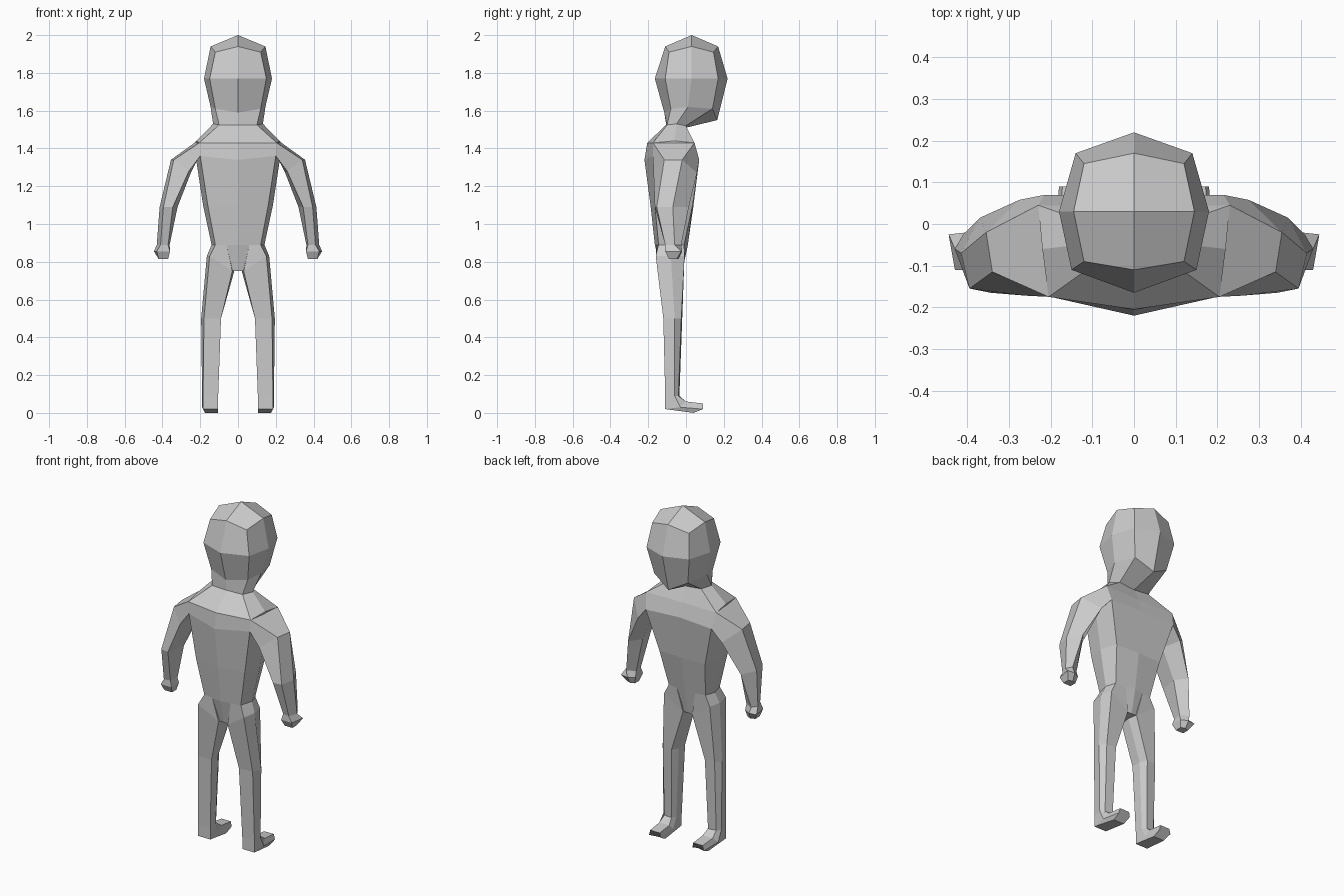
import bpy, bmesh


def loft(name, rings, closed, cap_end=False, tip=None):
    """Skin cross-sections into one half of a part, then mirror it over x = 0."""
    bm = bmesh.new()
    loops = [[bm.verts.new(p) for p in ring] for ring in rings]
    n = len(rings[0])
    for a, b in zip(loops, loops[1:]):
        for i in range(n if closed else n - 1):
            j = (i + 1) % n
            bm.faces.new((a[i], a[j], b[j], b[i]))
    if tip:
        # crown made of quads, each spanning two ring edges
        t = bm.verts.new(tip)
        for i in range(0, n - 1, 2):
            bm.faces.new((t, loops[0][i + 2], loops[0][i + 1], loops[0][i]))
    if cap_end:
        bm.faces.new(loops[-1])
    bmesh.ops.recalc_face_normals(bm, faces=bm.faces)
    me = bpy.data.meshes.new(name)
    bm.to_mesh(me)
    bm.free()
    ob = bpy.data.objects.new(name, me)
    bpy.context.collection.objects.link(ob)
    mod = ob.modifiers.new("mirror", 'MIRROR')
    mod.use_clip = True
    return ob


def flat(z, *pts):
    """Level cross-section at height z."""
    return [(x, y, z) for x, y in pts]


# Half sections run from the back centre round the side to the front centre
neck = [(0, -.105, 1.525), (.10, -.10, 1.525), (.132, -.05, 1.53),
        (.10, 0, 1.52), (0, 0, 1.51)]

# Head and neck
loft("head", [
    [(0, -.11, 1.94), (.12, -.09, 1.91), (.145, .03, 1.94), (.12, .145, 1.91), (0, .17, 1.94)],
    flat(1.77, (0, -.165), (.15, -.11), (.18, .03), (.14, .17), (0, .22)),
    [(0, -.115, 1.59), (.12, -.08, 1.61), (.145, .01, 1.62), (.11, .14, 1.61), (0, .165, 1.55)],
    neck,
], closed=False, tip=(0, .03, 2.0))

# Torso from neck down to crotch
loft("torso", [
    neck,
    [(0, -.205, 1.43), (.205, -.175, 1.43), (.22, -.06, 1.44), (.23, .045, 1.43), (0, .04, 1.43)],
    [(0, -.22, 1.34), (.20, -.175, 1.36), (.22, -.06, 1.33), (.215, .07, 1.34), (0, .065, 1.35)],
    flat(1.10, (0, -.188), (.16, -.165), (.185, -.06), (.15, .035), (0, .04)),
    flat(.89, (0, -.165), (.12, -.145), (.14, -.07), (.12, -.01), (0, .01)),
    flat(.75, (0, -.13), (.03, -.13), (.03, -.07), (.03, -.02), (0, -.02)),
], closed=False, cap_end=True)

# Arms with hands
loft("arms", [
    [(.20, -.175, 1.36), (.205, -.175, 1.43), (.23, .045, 1.43), (.215, .07, 1.34), (.22, -.06, 1.33)],
    [(.26, -.172, 1.28), (.34, -.115, 1.34), (.355, -.02, 1.34), (.275, .058, 1.27), (.25, -.06, 1.27)],
    flat(1.09, (.345, -.165), (.395, -.155), (.415, -.07), (.37, .015), (.32, -.05)),
    flat(.89, (.37, -.105), (.41, -.11), (.43, -.06), (.41, -.025), (.362, -.05)),
    flat(.855, (.36, -.11), (.43, -.11), (.445, -.025), (.40, -.02), (.36, -.04)),
    flat(.815, (.37, -.09), (.42, -.09), (.42, -.05), (.395, -.04), (.37, -.05)),
], closed=True, cap_end=True)

# Legs, bending forward into the feet
loft("legs", [
    [(.12, -.145, .89), (.14, -.07, .89), (.12, -.01, .89), (.06, 0, .89), (.03, -.07, .80), (.06, -.155, .89)],
    [(.15, -.16, .83), (.165, -.08, .83), (.15, -.008, .83), (.03, -.015, .75), (.02, -.07, .75), (.03, -.14, .75)],
    flat(.50, (.18, -.12), (.195, -.06), (.17, -.025), (.11, -.02), (.09, -.06), (.09, -.12)),
    flat(.09, (.185, -.11), (.19, -.06), (.17, -.04), (.12, -.035), (.105, -.06), (.105, -.11)),
    [(.185, -.11, .02), (.19, -.03, .03), (.175, 0, .06), (.11, 0, .06), (.105, -.03, .03), (.105, -.11, .02)],
    [(.175, .04, 0), (.18, .09, .02), (.172, .09, .05), (.11, .09, .05), (.105, .09, .02), (.105, .04, 0)],
], closed=True, cap_end=True)
